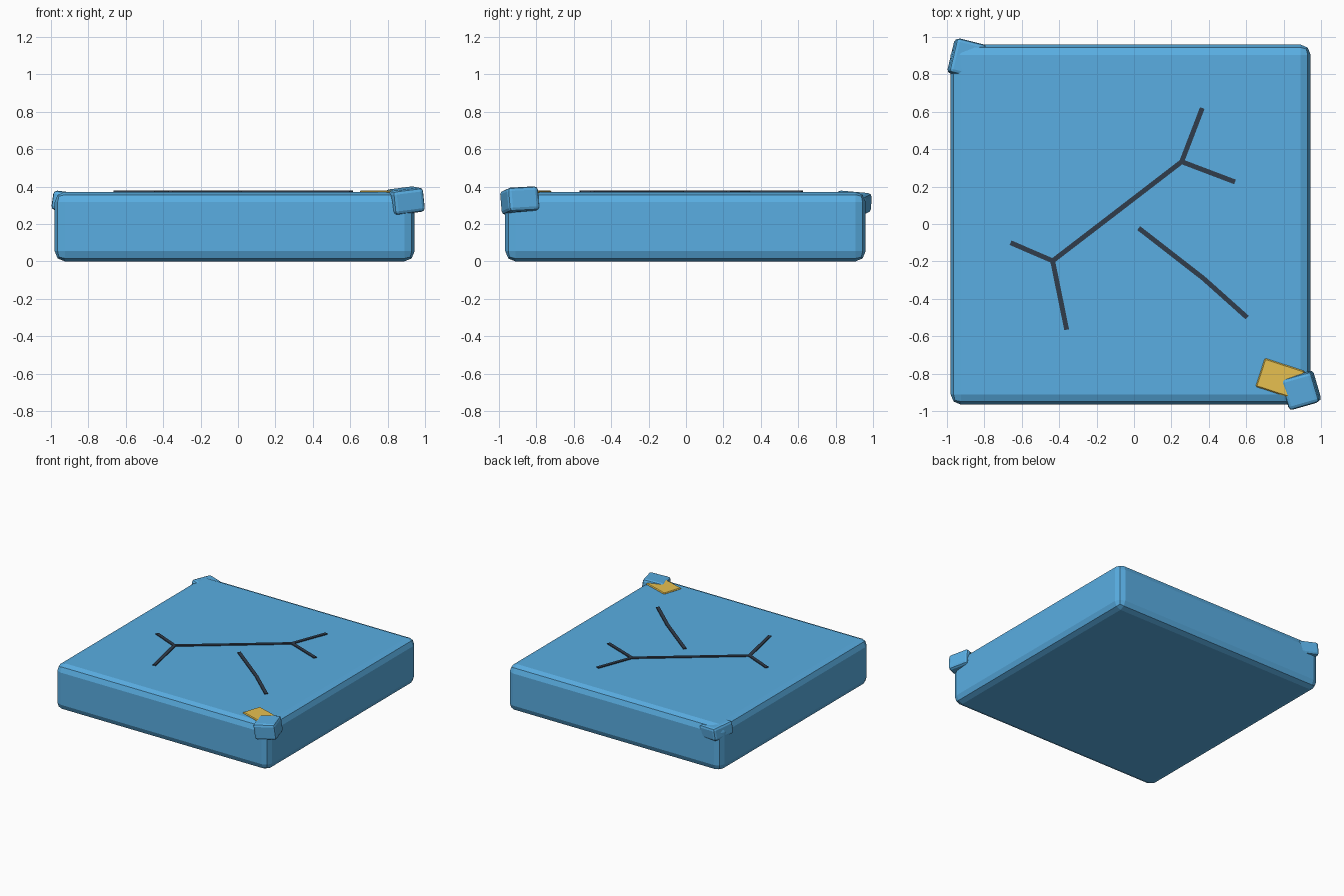
import bpy
from math import atan2, hypot, radians

if "Cube" in bpy.data.objects:
    bpy.data.objects.remove(bpy.data.objects["Cube"])


def material(name, color):
    m = bpy.data.materials.new(name)
    m.diffuse_color = (*color, 1)
    m.use_nodes = True
    m.node_tree.nodes["Principled BSDF"].inputs["Base Color"].default_value = m.diffuse_color
    return m


BLUE = material("blue", (0.10, 0.42, 0.76))
DARK = material("dark", (0.03, 0.045, 0.07))
YELLOW = material("yellow", (0.80, 0.53, 0.08))


def box(name, loc, size, mat, rot=(0, 0, 0), bevel=0, segments=2):
    bpy.ops.mesh.primitive_cube_add(size=1, location=loc,
                                    rotation=[radians(a) for a in rot])
    o = bpy.context.object
    o.name = name
    o.scale = size
    bpy.ops.object.transform_apply(location=False, rotation=False, scale=True)
    o.data.materials.append(mat)
    if bevel:
        b = o.modifiers.new("rounded edges", 'BEVEL')
        b.width = bevel
        b.segments = segments
    return o


# Slab with rounded edges
box("slab", (-0.018, -0.003, 0.186), (1.925, 1.925, 0.372), BLUE, bevel=0.055)

# Chipped corner blocks, tilted out of the slab
box("front_corner_chip", (0.893, -0.888, 0.325), (0.172, 0.172, 0.13), BLUE,
    rot=(3, -7, 16), bevel=0.02)
box("back_corner_chip", (-0.893, 0.882, 0.312), (0.17, 0.19, 0.105), BLUE,
    rot=(-5, 7, -14), bevel=0.02)

# Yellow patch beside the front chip
box("exposed_patch", (0.782, -0.828, 0.372), (0.225, 0.16, 0.016), YELLOW,
    rot=(0, 0, -18), bevel=0.006, segments=1)

# Cracks: paths of thin strips on the top face
cracks = [
    [(-0.66, -0.10), (-0.435, -0.197)],
    [(-0.36, -0.565), (-0.435, -0.197), (-0.10, 0.06), (0.255, 0.333), (0.365, 0.62)],
    [(0.255, 0.333), (0.54, 0.225)],
    [(0.025, -0.022), (0.37, -0.29), (0.605, -0.50)],
]
for path in cracks:
    for (x0, y0), (x1, y1) in zip(path, path[1:]):
        o = box("crack", ((x0 + x1) / 2, (y0 + y1) / 2, 0.373),
                (hypot(x1 - x0, y1 - y0), 0.026, 0.012), DARK)
        o.rotation_euler.z = atan2(y1 - y0, x1 - x0)
